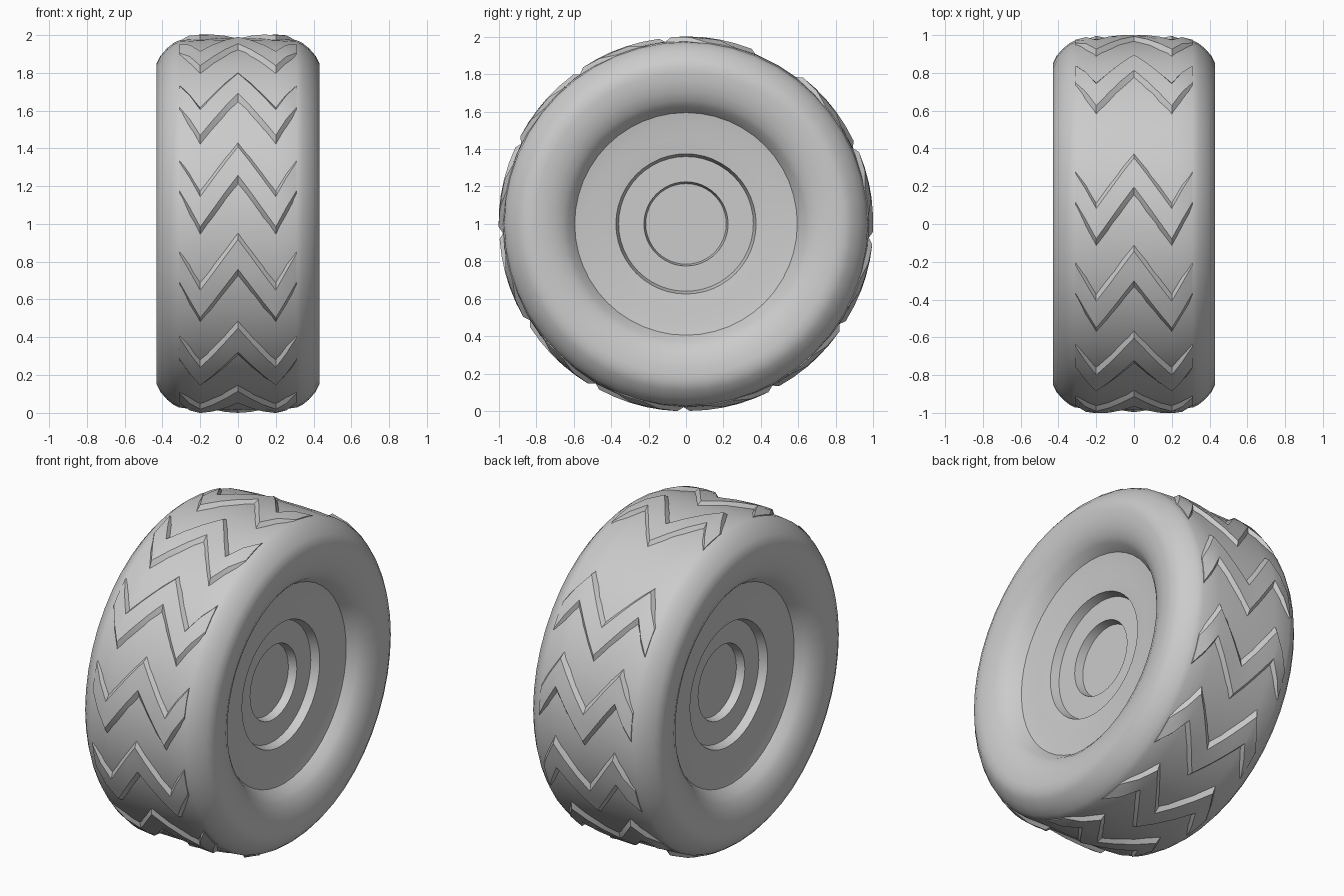
import bpy, bmesh, math

if "Cube" in bpy.data.objects:
    bpy.data.objects.remove(bpy.data.objects["Cube"])

SEG = 48
CZ = 1.0


def pos(x, r, deg):
    # point on the wheel: 0 degrees faces the front, 90 degrees is up
    a = math.radians(deg)
    return (x, -r * math.cos(a), CZ + r * math.sin(a))


def finish(bm, name, angle):
    bmesh.ops.remove_doubles(bm, verts=bm.verts, dist=1e-5)
    bmesh.ops.recalc_face_normals(bm, faces=bm.faces)
    me = bpy.data.meshes.new(name)
    bm.to_mesh(me)
    bm.free()
    ob = bpy.data.objects.new(name, me)
    bpy.context.collection.objects.link(ob)
    bpy.ops.object.select_all(action='DESELECT')
    ob.select_set(True)
    bpy.context.view_layer.objects.active = ob
    bpy.ops.object.shade_smooth_by_angle(angle=math.radians(angle))
    return ob


def lathe(name, profile, angle):
    # profile of (x, r) points turned round the axle
    bm = bmesh.new()
    rings = [[bm.verts.new(pos(x, r, 360 * i / SEG)) for i in range(SEG)]
             for x, r in profile]
    for a, b in zip(rings, rings[1:]):
        for i in range(SEG):
            j = (i + 1) % SEG
            bm.faces.new((a[i], a[j], b[j], b[i]))
    bm.faces.new(rings[0])
    bm.faces.new(rings[-1])
    return finish(bm, name, angle)


# tyre and recessed wheel face in one turned profile, both sides mirrored
half = [(0.19, 0.215), (0.24, 0.225), (0.24, 0.36), (0.29, 0.375),
        (0.30, 0.46), (0.305, 0.54), (0.315, 0.595), (0.365, 0.63),
        (0.39, 0.66), (0.415, 0.71), (0.428, 0.77), (0.43, 0.81),
        (0.43, 0.85), (0.41, 0.89), (0.375, 0.93), (0.34, 0.958),
        (0.31, 0.972), (0.2, 0.979), (0.08, 0.981)]
profile = half + [(-x, r) for x, r in reversed(half)]
lathe("tyre_and_wheel", profile, 35)

# zigzag tread bars: (x, angle offset, top radius, base radius)
side = [(0.31, -4.5, 0.976, 0.955), (0.255, -10, 0.998, 0.965),
        (0.2, -15.8, 1.002, 0.972), (0.133, -10.5, 1.002, 0.974),
        (0.067, -5.2, 1.001, 0.975)]
stations = ([(-x, d, t, b) for x, d, t, b in side]
            + [(0, 0, 1.0, 0.975)] + side[::-1])


def tread_bar(name, top_angle):
    bm = bmesh.new()
    rows = []
    for x, d, top, base in stations:
        a = top_angle + d
        section = [(base, 1.5), (top, -0.8), (top, -5.4), (top, -10), (base, -12.8)]
        rows.append([bm.verts.new(pos(x, r, a + o)) for r, o in section])
    for p, q in zip(rows, rows[1:]):
        for k in range(5):
            m = (k + 1) % 5
            bm.faces.new((p[k], p[m], q[m], q[k]))
    bm.faces.new(rows[0])
    bm.faces.new(rows[-1])
    return finish(bm, name, 22)


# twelve bars, leaving one wider gap near the top rear
for i in range(12):
    tread_bar("tread_bar_%02d" % (i + 1), 111.3 - 28.8 * i)
